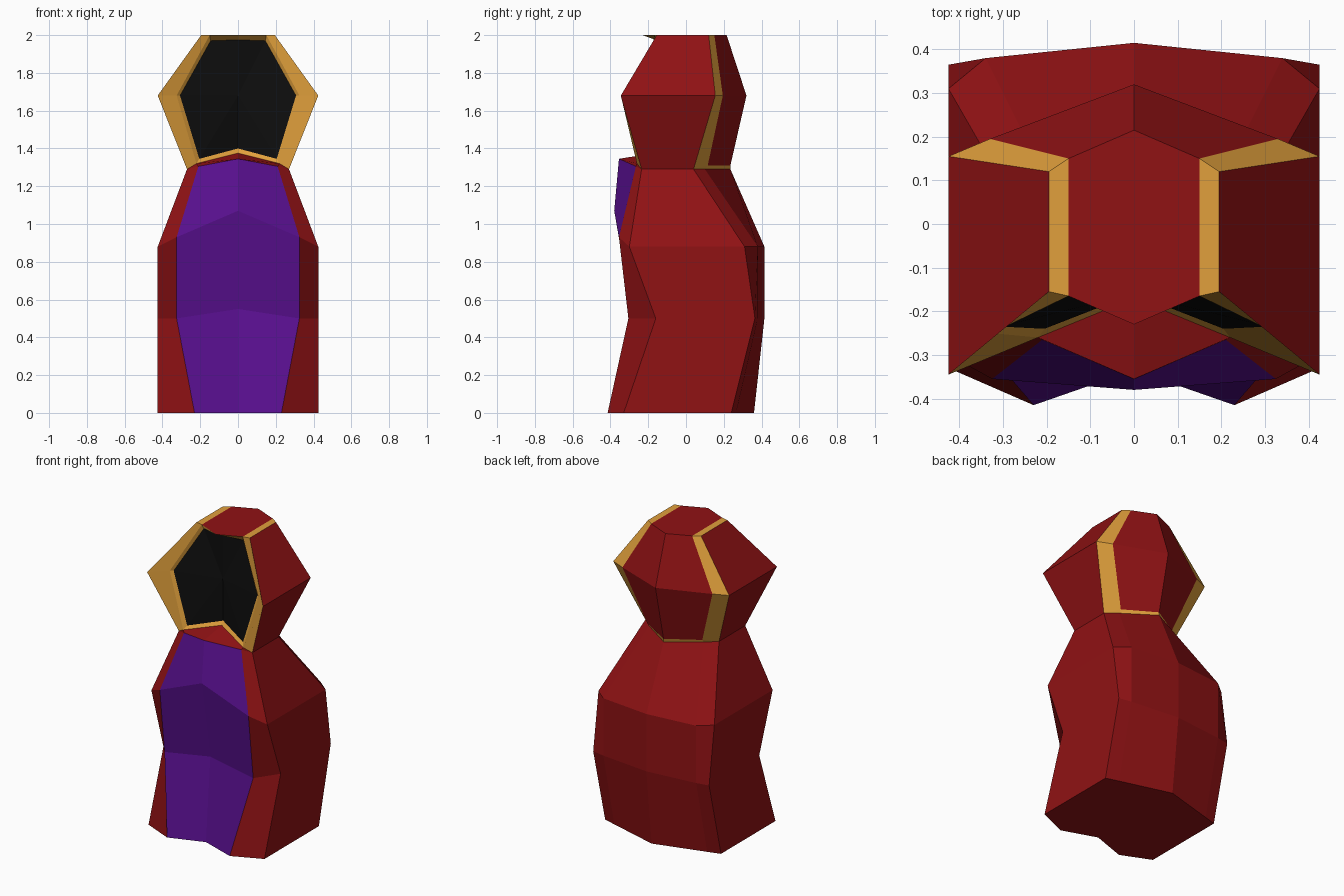
import bpy
import bmesh
from mathutils import Vector

cube = bpy.data.objects.get("Cube")
if cube:
    bpy.data.objects.remove(cube, do_unlink=True)


def make_material(name, colour):
    mat = bpy.data.materials.new(name)
    mat.use_nodes = True
    rgba = (*colour, 1)
    mat.diffuse_color = rgba
    bsdf = mat.node_tree.nodes["Principled BSDF"]
    bsdf.inputs["Base Color"].default_value = rgba
    bsdf.inputs["Roughness"].default_value = 0.8
    return mat


red = make_material("deep red cloth", (.28, .006, .007))
purple = make_material("purple cloth", (.1, .005, .28))
gold = make_material("gold trim", (.75, .35, .045))
black = make_material("black shadow", (.004, .004, .004))


def loft(*lines):
    """Quads joining each line of points to the next line."""
    faces = []
    for a, b in zip(lines, lines[1:]):
        for i in range(len(a) - 1):
            faces.append([a[i], a[i + 1], b[i + 1], b[i]])
    return faces


def build(name, mat, faces, inside):
    """One mirrored part; faces are turned away from the inside point."""
    bm = bmesh.new()
    for points in faces:
        unique = list(dict.fromkeys(points))
        face = bm.faces.new([bm.verts.new(p) for p in unique])
        face.normal_update()
        if face.normal.dot(face.calc_center_median() - Vector(inside)) < 0:
            face.normal_flip()
    bmesh.ops.remove_doubles(bm, verts=bm.verts, dist=0.001)
    mesh = bpy.data.meshes.new(name)
    bm.to_mesh(mesh)
    bm.free()
    mesh.materials.append(mat)
    obj = bpy.data.objects.new(name, mesh)
    bpy.context.collection.objects.link(obj)
    mirror = obj.modifiers.new("Mirror", "MIRROR")
    mirror.use_axis[0] = True
    mirror.use_clip = True
    return obj


body_core = (0, 0, .6)
head_core = (0, 0, 1.65)
behind = (0, 3, 1.65)

# Vertical seams of the robe, hem to neck
front_mid = [(0, -.335, 0), (0, -.29, .55), (0, -.38, 1.07), (0, -.355, 1.345)]
panel_edge = [(.23, -.415, 0), (.325, -.305, .5), (.325, -.355, .93), (.21, -.265, 1.305)]
side_front = [(.425, -.33, 0), (.425, -.16, .5), (.425, -.3, .88), (.27, -.235, 1.29)]
side_back = [(.425, .24, 0), (.425, .365, .5), (.425, .31, .88), (.27, .04, 1.29)]
back_edge = [(.34, .265, 0), (.34, .38, .5), (.34, .38, .88), (.2, .1, 1.29)]
back_mid = [(0, .36, 0), (0, .415, .5), (0, .415, .88), (0, .235, 1.29)]

# Vertical seams of the hood, crown to neck
hood_front = [(.195, -.155, 2), (.425, -.345, 1.68), side_front[-1]]
hood_back = [(.195, .12, 2), (.425, .155, 1.68), side_back[-1]]
hood_panel = [(.15, .15, 2), (.33, .195, 1.68), (.2, .115, 1.31)]
hood_mid = [(0, .215, 2), (0, .32, 1.68), (0, .235, 1.31)]

# Rim around the face opening, top centre to bottom centre
rim = [(0, -.23, 2), (.15, -.165, 2), (.325, -.25, 1.68), (.22, -.26, 1.32), (0, -.17, 1.375)]
opening = [(0, -.16, 1.975), (.145, -.15, 1.97), (.307, -.235, 1.68),
           (.205, -.24, 1.345), (0, -.155, 1.4)]

# Robe with hem underside
seams = [panel_edge, side_front, side_back, back_edge, back_mid]
hem = [seam[0] for seam in [front_mid] + seams]
build("robe", red, loft(*seams) + [hem], body_core)

# Front panel and the collar above it
build("front_panel", purple, loft(front_mid, panel_edge), body_core)
neck = [front_mid[-1], panel_edge[-1], side_front[-1]]
build("collar", red, loft(neck, [rim[-1], rim[-2], side_front[-1]]), body_core)

# Hood panels
build("hood_sides", red, loft(hood_front, hood_back), head_core)
build("hood_back", red, loft(hood_panel, hood_mid), head_core)
build("hood_crown", red, [[hood_mid[0], hood_panel[0], rim[1], rim[0]]], head_core)

# Gold trim along the hood edges
build("crown_trim", gold, loft([hood_front[0], hood_back[0]], [rim[1], hood_panel[0]]), head_core)
build("back_trim", gold, loft(hood_back, hood_panel), head_core)
neck_back = [side_back[-1], back_edge[-1], back_mid[-1]]
build("neck_trim", gold, loft(neck_back, [side_back[-1], hood_panel[-1], hood_mid[-1]]), head_core)
build("face_trim", gold, loft(hood_front, rim[1:4]), behind)
build("face_trim_lip", gold, loft(rim, opening), behind)

# Dark hollow of the hood
hollow = (0, -.16, 1.68)
build("face_hollow", black, [[a, b, hollow] for a, b in zip(opening, opening[1:])], behind)
